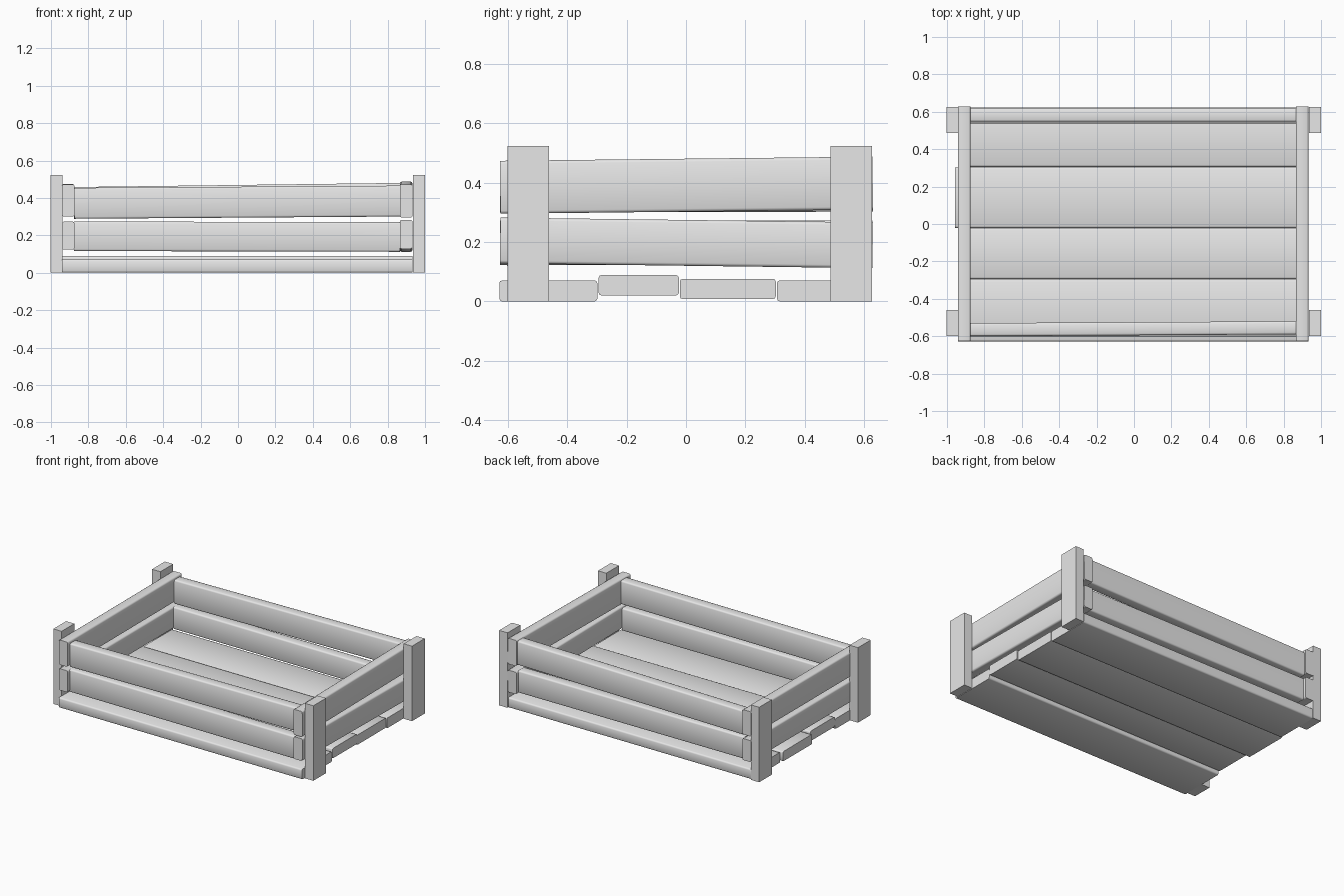
import bpy, bmesh, math
from mathutils import Matrix, Vector

if "Cube" in bpy.data.objects:
    bpy.data.objects.remove(bpy.data.objects["Cube"])

GREY = (0.8, 0.8, 0.8, 1)
wood = bpy.data.materials.new("pale_grey_wood")
wood.use_nodes = True
wood.diffuse_color = GREY
wood.node_tree.nodes["Principled BSDF"].inputs["Base Color"].default_value = GREY


def board(name, start, end, thick, high, bevel=0.01):
    """Straight board between two end centres, with eased long edges."""
    start, end = Vector(start), Vector(end)
    along = (end - start).normalized()
    side = Vector((0, 0, 1)).cross(along).normalized()
    up = along.cross(side)
    turn = Matrix((along, side, up)).transposed().to_4x4()
    bm = bmesh.new()
    bmesh.ops.create_cube(bm, size=1)
    bmesh.ops.scale(bm, vec=((end - start).length, thick, high), verts=bm.verts)
    if bevel:
        long_edges = [e for e in bm.edges
                      if abs(e.verts[0].co.x - e.verts[1].co.x) > 0.1]
        bmesh.ops.bevel(bm, geom=long_edges, offset=bevel, segments=2,
                        profile=0.5, affect='EDGES')
    bm.transform(Matrix.Translation((start + end) / 2) @ turn)
    mesh = bpy.data.meshes.new(name)
    bm.to_mesh(mesh)
    bm.free()
    mesh.materials.append(wood)
    obj = bpy.data.objects.new(name, mesh)
    bpy.context.collection.objects.link(obj)
    if bevel:
        bpy.ops.object.select_all(action='DESELECT')
        obj.select_set(True)
        bpy.context.view_layer.objects.active = obj
        bpy.ops.object.shade_smooth_by_angle(angle=math.radians(50))
    return obj


# Corner posts, square-edged
for label, x in (("left", 0.968), ("right", -0.97)):
    for end, y in (("front", -0.53), ("back", 0.556)):
        board(f"{end}_{label}_post", (x, y - 0.07, 0.261), (x, y + 0.07, 0.261),
              0.064, 0.522, bevel=0)

# Floor boards: front edge, back edge, bottom, top, right end, left end
floor = ((-0.628, -0.298, 0.0, 0.071, -0.94, 0.932),
         (-0.294, -0.024, 0.02, 0.089, -0.94, 0.934),
         (-0.021, 0.302, 0.008, 0.076, -0.957, 0.93),
         (0.306, 0.622, 0.0, 0.071, -0.94, 0.932))
for i, (y0, y1, z0, z1, x0, x1) in enumerate(floor):
    y, z = (y0 + y1) / 2, (z0 + z1) / 2
    board(f"floor_board_{i + 1}", (x0, y, z), (x1, y, z), y1 - y0, z1 - z0)

# End slats: x, height at front, height at back, board height
ends = (("upper_left", 0.899, 0.384, 0.398, 0.178),
        ("lower_left", 0.899, 0.205, 0.189, 0.154),
        ("upper_right", -0.908, 0.386, 0.388, 0.172),
        ("lower_right", -0.908, 0.198, 0.198, 0.15))
for label, x, za, zb, high in ends:
    board(f"{label}_end_slat", (x, -0.625, za), (x, 0.628, zb), 0.068, high)

# Long side slats: y and height at each end, board height
sides = (("upper_front", -0.565, -0.555, 0.371, 0.383, 0.165),
         ("lower_front", -0.567, -0.567, 0.195, 0.191, 0.158),
         ("upper_back", 0.582, 0.582, 0.374, 0.396, 0.168),
         ("lower_back", 0.573, 0.573, 0.196, 0.193, 0.155))
for label, ya, yb, za, zb, high in sides:
    board(f"{label}_slat", (-0.876, ya, za), (0.867, yb, zb), 0.07, high)
